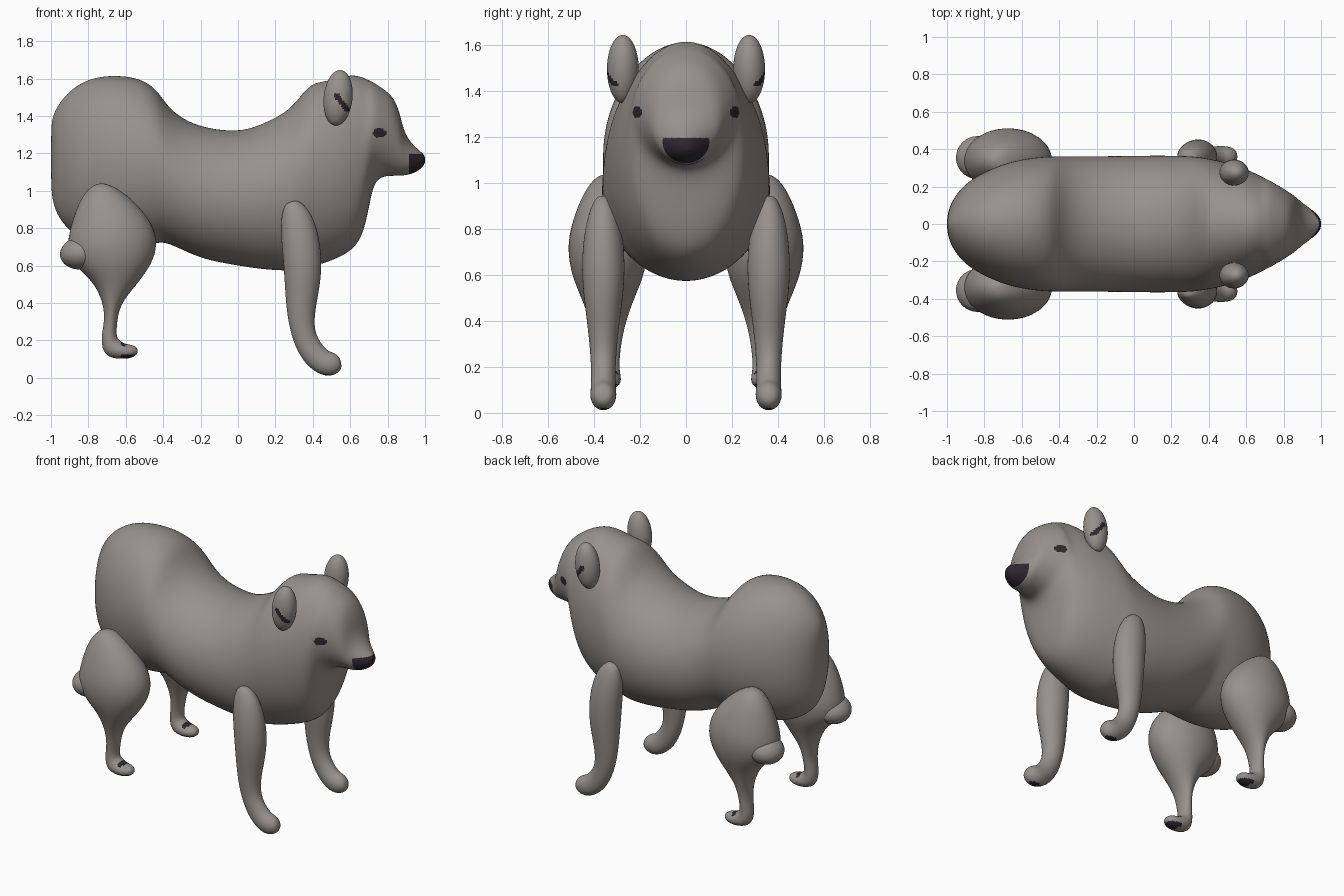
import bpy, bmesh, math
from mathutils import Vector, Matrix

if "Cube" in bpy.data.objects:
    bpy.data.objects.remove(bpy.data.objects["Cube"])


def material(name, rgb):
    m = bpy.data.materials.new(name)
    m.diffuse_color = (*rgb, 1)
    m.use_nodes = True
    m.node_tree.nodes["Principled BSDF"].inputs["Base Color"].default_value = m.diffuse_color
    return m


FUR = material("warm grey", (0.31, 0.285, 0.265))
DARK = material("dark plum", (0.028, 0.020, 0.028))


def finish(name, bm, levels, is_dark=None):
    """Turn a bmesh into a smooth object; faces picked by the rule go dark."""
    bmesh.ops.recalc_face_normals(bm, faces=bm.faces)
    me = bpy.data.meshes.new(name)
    bm.to_mesh(me)
    bm.free()
    ob = bpy.data.objects.new(name, me)
    bpy.context.collection.objects.link(ob)
    if levels:
        mod = ob.modifiers.new("Smooth", 'SUBSURF')
        mod.levels = levels
        dg = bpy.context.evaluated_depsgraph_get()
        me = bpy.data.meshes.new_from_object(ob.evaluated_get(dg))
        ob.modifiers.clear()
        ob.data = me
    me.materials.clear()
    me.materials.append(FUR)
    me.materials.append(DARK)
    for p in me.polygons:
        p.use_smooth = True
        p.material_index = int(bool(is_dark and is_dark(p.center)))
    return ob


def loft(rings, sides):
    """Rings are (centre, in-plane direction, in-plane radius, y radius)."""
    bm = bmesh.new()
    loops = []
    for c, u, ru, ry in rings:
        loop = []
        for i in range(sides):
            a = 2 * math.pi * i / sides
            loop.append(bm.verts.new(c + u * (ru * math.cos(a)) + Vector((0, ry * math.sin(a), 0))))
        loops.append(loop)
    for a, b in zip(loops, loops[1:]):
        for i in range(sides):
            j = (i + 1) % sides
            bm.faces.new((a[i], a[j], b[j], b[i]))
    bm.faces.new(loops[0])
    bm.faces.new(loops[-1])
    return bm


def limb(path, y, sides=14, grow=1.03):
    """Loft along a path of (x, z, in-plane radius, y radius)."""
    pts = [Vector((p[0], y, p[1])) for p in path]
    rings = []
    for i, p in enumerate(path):
        t = (pts[min(i + 1, len(pts) - 1)] - pts[max(i - 1, 0)]).normalized()
        rings.append((pts[i], Vector((-t.z, 0, t.x)), p[2] * grow, p[3] * grow))
    return loft(rings, sides)


def ellipsoid(centre, radii, tilt=0):
    bm = bmesh.new()
    bmesh.ops.create_uvsphere(bm, u_segments=64, v_segments=40, radius=1)
    m = Matrix.Translation(centre) @ Matrix.Rotation(tilt, 4, 'Y') @ Matrix.Diagonal((*radii, 1))
    bmesh.ops.transform(bm, matrix=m, verts=bm.verts)
    return bm


# Body and head in one skin: x, top, bottom, half width
BODY = [
    (-1.0, 1.34, 1.02, .03), (-.99, 1.40, .94, .08), (-.965, 1.455, .865, .14),
    (-.90, 1.54, .78, .22), (-.79, 1.605, .72, .285), (-.66, 1.62, .695, .335),
    (-.53, 1.605, .70, .357), (-.44, 1.55, .72, .362), (-.39, 1.47, .725, .362),
    (-.31, 1.39, .69, .362), (-.18, 1.335, .63, .363), (0, 1.315, .60, .365),
    (.12, 1.35, .58, .367), (.27, 1.425, .57, .365), (.335, 1.51, .58, .36),
    (.40, 1.58, .595, .35), (.47, 1.585, .615, .335), (.56, 1.615, .65, .31),
    (.63, 1.62, .70, .28), (.672, 1.605, .78, .26), (.70, 1.592, .91, .245),
    (.725, 1.58, 1.04, .232), (.77, 1.55, 1.078, .207), (.83, 1.505, 1.08, .17),
    (.865, 1.42, 1.08, .145), (.885, 1.32, 1.082, .125), (.925, 1.255, 1.088, .095),
    (.97, 1.215, 1.11, .062), (.993, 1.195, 1.135, .035), (1.0, 1.18, 1.15, .015),
]


def face_marks(c):
    nose = c.x > .917 and c.z < 1.197
    eye = c.x > .6 and ((c.x - .757) / .036) ** 2 + ((c.z - 1.308) / .025) ** 2 < 1
    return nose or eye


rings = [(Vector((x, 0, (t + b) / 2)), Vector((0, 0, 1)), (t - b) / 2 * 1.008, w * 1.008)
         for x, t, b, w in BODY]
finish("body_and_head", loft(rings, 24), 3, face_marks)

# Leg paths, from shoulder or hip down to the toe
FRONT_LEG = [
    (.285, .943, .02, .02), (.29, .925, .05, .04), (.312, .86, .085, .068),
    (.332, .75, .102, .088), (.346, .62, .103, .095), (.345, .5, .095, .085),
    (.335, .36, .076, .066), (.345, .24, .063, .055), (.385, .15, .066, .052),
    (.44, .09, .068, .056), (.49, .07, .069, .058), (.535, .077, .05, .045),
    (.552, .08, .02, .02),
]
HIND_LEG = [
    (-.69, 1.033, .03, .03), (-.70, 1.01, .09, .07), (-.71, .95, .14, .11),
    (-.695, .85, .20, .15), (-.678, .75, .24, .175), (-.665, .66, .235, .17),
    (-.66, .58, .185, .15), (-.66, .5, .112, .115), (-.675, .4, .046, .078),
    (-.68, .3, .032, .057), (-.693, .21, .042, .048), (-.675, .158, .062, .055),
    (-.62, .14, .042, .058), (-.565, .142, .036, .048), (-.535, .146, .015, .02),
]


def hind_marks(c):
    pad = c.z < .125 and c.x > -.62
    dot = (c.x + .61) ** 2 + (c.z - .185) ** 2 < .016 ** 2
    return pad or dot


for side, s in (("left", 1), ("right", -1)):
    finish("front_leg_" + side, limb(FRONT_LEG, s * .36), 2, lambda c: c.z < .02)
    finish("hind_leg_" + side, limb(HIND_LEG, s * .34), 2, hind_marks)
    # Rounded knob at the back of the thigh
    finish("thigh_knob_" + side, ellipsoid((-.835, s * .355, .668), (.117, .115, .088), -.15), 0)

    # Ear with a slanted dark streak on its outer face
    def streak(c, s=s):
        a, b = Vector((.525, 1.512)), Vector((.582, 1.435))
        p, d = Vector((c.x, c.z)), b - a
        k = max(0, min(1, (p - a).dot(d) / d.length_squared))
        return s * c.y > .28 and (p - a - d * k).length < .014

    finish("ear_" + side, ellipsoid((.535, s * .275, 1.497), (.077, .069, .149), .1), 0, streak)
